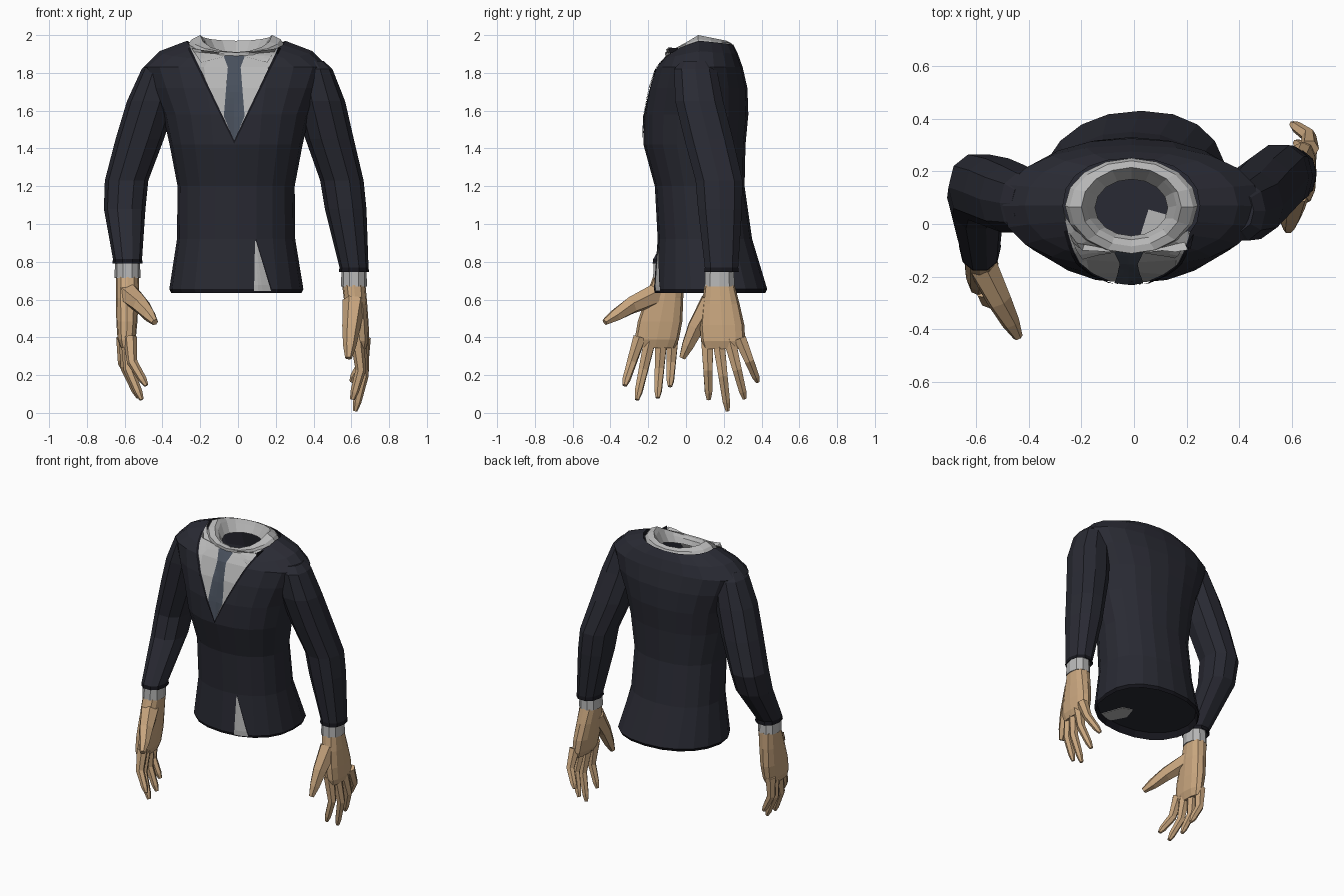
import bpy, bmesh, math
from mathutils import Vector
from mathutils.bvhtree import BVHTree

if "Cube" in bpy.data.objects:
    bpy.data.objects.remove(bpy.data.objects["Cube"])


def material(name, rgb):
    m = bpy.data.materials.new(name)
    m.diffuse_color = (*rgb, 1)
    m.use_nodes = True
    m.node_tree.nodes["Principled BSDF"].inputs["Base Color"].default_value = m.diffuse_color
    return m


NAVY = material("navy cloth", (0.022, 0.023, 0.033))
TRIM = material("dark trim", (0.008, 0.008, 0.012))
SHIRT = material("shirt grey", (0.47, 0.47, 0.47))
TIE = material("tie slate", (0.065, 0.08, 0.108))
SKIN = material("skin tan", (0.58, 0.38, 0.21))


def finish(name, bm, mats):
    bmesh.ops.recalc_face_normals(bm, faces=bm.faces[:])
    me = bpy.data.meshes.new(name)
    bm.to_mesh(me)
    bm.free()
    for m in mats:
        me.materials.append(m)
    bpy.context.collection.objects.link(bpy.data.objects.new(name, me))


def bridge(bm, a, b, mat=0):
    n = len(a)
    for i in range(n):
        j = (i + 1) % n
        bm.faces.new((a[i], a[j], b[j], b[i])).material_index = mat


def loft(bm, rings, n, power=0.9, caps=(False, False), trim_rows=()):
    """Rings are (centre, half width, half depth, front drop, back drop)."""
    loops = []
    for (cx, cy, cz), rx, ry, df, db in rings:
        loop = []
        for i in range(n):
            t = 2 * math.pi * i / n
            c, s = math.cos(t), math.sin(t)
            loop.append(bm.verts.new((
                cx + rx * math.copysign(abs(c) ** power, c),
                cy + ry * math.copysign(abs(s) ** power, s),
                cz - df * max(0, -s) - db * max(0, s))))
        loops.append(loop)
    for k in range(len(loops) - 1):
        bridge(bm, loops[k], loops[k + 1], 1 if k in trim_rows else 0)
    for use, loop in zip(caps, (loops[0], loops[-1])):
        if use:
            bm.faces.new(loop)


def girth(z, half, front, back, drop_f=0, drop_b=0):
    return (-0.01, (front + back) / 2, z), half, (back - front) / 2, drop_f, drop_b


def finger(bm, pts, radii, n=6):
    prev = None
    for k, (p, r) in enumerate(zip(pts, radii)):
        d = (pts[min(k + 1, len(pts) - 1)] - pts[max(k - 1, 0)]).normalized()
        u = d.cross(Vector((0, 1, 0.3))).normalized()
        w = d.cross(u)
        loop = [bm.verts.new(p + r * (u * math.cos(math.tau * i / n) + w * math.sin(math.tau * i / n)))
                for i in range(n)]
        if prev:
            bridge(bm, prev, loop)
        else:
            bm.faces.new(loop)
        prev = loop
    bm.faces.new(prev)


# jacket body: recessed floor, hem, waist, chest, shoulders, neckline
bm = bmesh.new()
loft(bm, [
    girth(0.68, 0.335, -0.15, 0.40),
    girth(0.635, 0.345, -0.165, 0.42),
    girth(0.655, 0.355, -0.17, 0.43),
    girth(0.92, 0.313, -0.15, 0.35),
    girth(1.20, 0.31, -0.165, 0.31),
    girth(1.42, 0.352, -0.225, 0.315),
    girth(1.58, 0.388, -0.225, 0.33),
    girth(1.72, 0.448, -0.20, 0.325),
    girth(1.83, 0.49, -0.165, 0.30),
    girth(1.915, 0.405, -0.135, 0.275, 0.045, 0.015),
    girth(1.97, 0.26, -0.11, 0.25, 0.07, 0.02),
], 20, caps=(True, False), trim_rows=(0, 1))
for v in bm.verts:  # coat tail swings slightly to one side
    if v.co.z < 0.9:
        v.co.x += 0.12 * max(0, v.co.y - 0.12)

# cut the shirt opening into the chest and sink it behind the lapels
APEX = Vector((-0.02, 0, 1.44))
inward = [Vector((s * 0.53, 0, 0.25)) for s in (1, -1)]


def on_chest(f):
    c = f.calc_center_median()
    return c.y < 0.06 and c.z > 1.42


for nrm in inward:
    geom = set()
    for f in filter(on_chest, bm.faces):
        geom.update([f], f.edges, f.verts)
    bmesh.ops.bisect_plane(bm, geom=list(geom), plane_co=APEX, plane_no=nrm, dist=1e-5)
for f in filter(on_chest, bm.faces):
    if all((f.calc_center_median() - APEX).dot(v) > 0 for v in inward):
        f.material_index = 2
for v in bm.verts:
    if all(f.material_index == 2 for f in v.link_faces):
        v.co.y += 0.018
bmesh.ops.recalc_face_normals(bm, faces=bm.faces[:])
surface = BVHTree.FromBMesh(bm)
finish("jacket_body", bm, [NAVY, TRIM, SHIRT])


def plate(name, corners, mat, lift, nu=4, nv=8):
    """Thin patch following the front; corners (x, z): two low, two high."""
    a, b, c, d = [Vector(p) for p in corners]
    bm = bmesh.new()
    rows = []
    for j in range(nv + 1):
        row = []
        for i in range(nu + 1):
            p = a.lerp(d, j / nv).lerp(b.lerp(c, j / nv), i / nu)
            hit = surface.ray_cast(Vector((p.x, -1, p.y)), Vector((0, 1, 0)))[0]
            if hit is None or hit.y > 0.08:
                hit = surface.find_nearest(Vector((p.x, -0.12, p.y)))[0]
            row.append(bm.verts.new((p.x, hit.y - lift, p.y)))
        rows.append(row)
    for r, s in zip(rows, rows[1:]):
        for i in range(nu):
            bm.faces.new((r[i], r[i + 1], s[i + 1], s[i]))
    bmesh.ops.remove_doubles(bm, verts=bm.verts[:], dist=1e-5)
    finish(name, bm, [mat])


# tie, from its point up to the knot
MID = -0.02
tie = [(1.445, 0.002), (1.57, 0.055), (1.83, 0.034), (1.90, 0.06)]
for part, (z0, w0), (z1, w1) in zip(("tip", "blade", "knot"), tie, tie[1:]):
    plate("tie_" + part, [(MID - w0, z0), (MID + w0, z0), (MID + w1, z1), (MID - w1, z1)], TIE, 0.007)

# lapel edges and collar flaps
for side, s in (("left", -1), ("right", 1)):
    plate("lapel_edge_" + side,
          [(MID, 1.425), (MID, 1.445), (MID + s * 0.235, 1.935), (MID + s * 0.247, 1.93)],
          TRIM, 0.007, 1, 16)
    plate("collar_flap_" + side,
          [(MID + s * 0.06, 1.885), (MID + s * 0.175, 1.855),
           (MID + s * 0.225, 1.93), (MID + s * 0.03, 1.90)], SHIRT, 0.009, 4, 4)

# open front vent showing the shirt
plate("vent_shirt", [(0.085, 0.645), (0.175, 0.645), (0.095, 0.91), (0.09, 0.91)], SHIRT, 0.006)
plate("vent_edge", [(0.175, 0.645), (0.183, 0.645), (0.097, 0.92), (0.093, 0.92)], TRIM, 0.007, 1)

# shirt tail lying on the recessed floor
bm = bmesh.new()
tail = [(0.025, -0.04), (0.055, 0.055), (0.125, 0.035), (0.18, -0.125), (0.08, -0.145)]
low, high = [[bm.verts.new((x, y, z)) for x, y in tail] for z in (0.676, 0.684)]
bridge(bm, low, high)
bm.faces.new(low)
bm.faces.new(high)
finish("shirt_tail", bm, [SHIRT])

# shirt collar, folding over into the neck opening
bm = bmesh.new()
loft(bm, [
    girth(1.955, 0.252, -0.112, 0.25, 0.065, 0.02),
    girth(1.978, 0.235, -0.112, 0.24, 0.07, 0.02),
    girth(2.00, 0.19, -0.085, 0.215, 0.09, 0.03),
    girth(1.975, 0.172, -0.06, 0.20, 0.075, 0.03),
    girth(1.90, 0.138, -0.045, 0.17, 0.03, 0),
], 16, 1)
finish("shirt_collar", bm, [SHIRT])

# arms share sleeve girths; each has its own path, hand pose and fingertips
SLEEVE = [(1.82, 0.1, 0.118), (1.65, 0.13, 0.133), (1.45, 0.128, 0.135),
          (1.23, 0.115, 0.13), (1.08, 0.11, 0.122)]


def arm(side, out, path, wrist, knuckles, tips, thumb_tip):
    wrist, knuckles, thumb_tip = Vector(wrist), Vector(knuckles), Vector(thumb_tip)
    # sleeve with a rounded shoulder and a turned-in hem
    rings = [((x, y, z), rx, ry, 0, 0) for (x, y), (z, rx, ry) in zip(path, SLEEVE)]
    x, y = path[0]
    rings.insert(0, ((x - out * 0.015, y, 1.862), 0.07, 0.08, 0, 0))
    end = wrist + Vector((0, 0.01, 0.1))
    for dz, r in ((0, 0.077), (-0.025, 0.08), (-0.01, 0.06)):
        rings.append((end + Vector((0, 0, dz)), r, r * 1.2, 0, 0))
    bm = bmesh.new()
    loft(bm, rings, 10, caps=(True, False), trim_rows=(6, 7))
    finish("sleeve_" + side, bm, [NAVY, TRIM])
    # cuff
    bm = bmesh.new()
    loft(bm, [(wrist + Vector((0, 0, dz)), r, r * 1.2, 0, 0) for dz, r in ((0.09, 0.066), (0, 0.069))],
         10, caps=(True, True))
    finish("shirt_cuff_" + side, bm, [SHIRT])
    # palm widening to the knuckles, then tapering into the fingers
    bm = bmesh.new()
    loft(bm, [(wrist.lerp(knuckles, t), rx, ry, 0, 0)
              for t, rx, ry in ((-0.02, 0.062, 0.08), (0.3, 0.06, 0.1), (0.65, 0.056, 0.118),
                                (0.92, 0.048, 0.117), (1.05, 0.03, 0.105))],
         12, 0.8, (True, True))
    # fingers bow outwards, then curl to their tips
    for i, tip in enumerate(tips):
        tip = Vector(tip)
        base = knuckles + Vector((out * (0.012 * i - 0.018), -0.086 + 0.058 * i, 0.04))
        middle = base.lerp(tip, 0.52) + Vector((out * 0.033, 0, 0))
        finger(bm, [base, middle, middle.lerp(tip, 0.75), tip], (0.037, 0.028, 0.022, 0.012))
    root = wrist + Vector((0, -0.045, -0.08))
    middle = root.lerp(thumb_tip, 0.5) + Vector((0, -0.005, 0.012))
    finger(bm, [root, middle, middle.lerp(thumb_tip, 0.6), thumb_tip], (0.062, 0.048, 0.035, 0.018))
    finish("hand_" + side, bm, [SKIN])


arm("left", -1,
    [(-0.41, 0.08), (-0.458, 0.095), (-0.52, 0.12), (-0.59, 0.14), (-0.6, 0.1)],
    (-0.585, -0.095, 0.715), (-0.59, -0.16, 0.36),
    [(-0.485, -0.325, 0.145), (-0.51, -0.26, 0.07), (-0.525, -0.15, 0.08), (-0.545, -0.085, 0.14)],
    (-0.44, -0.43, 0.48))
arm("right", 1,
    [(0.4, 0.05), (0.437, 0.07), (0.485, 0.12), (0.55, 0.175), (0.57, 0.18)],
    (0.614, 0.178, 0.67), (0.648, 0.198, 0.355),
    [(0.605, 0.12, 0.07), (0.62, 0.22, 0.01), (0.615, 0.31, 0.075), (0.6, 0.38, 0.165)],
    (0.585, -0.02, 0.29))
